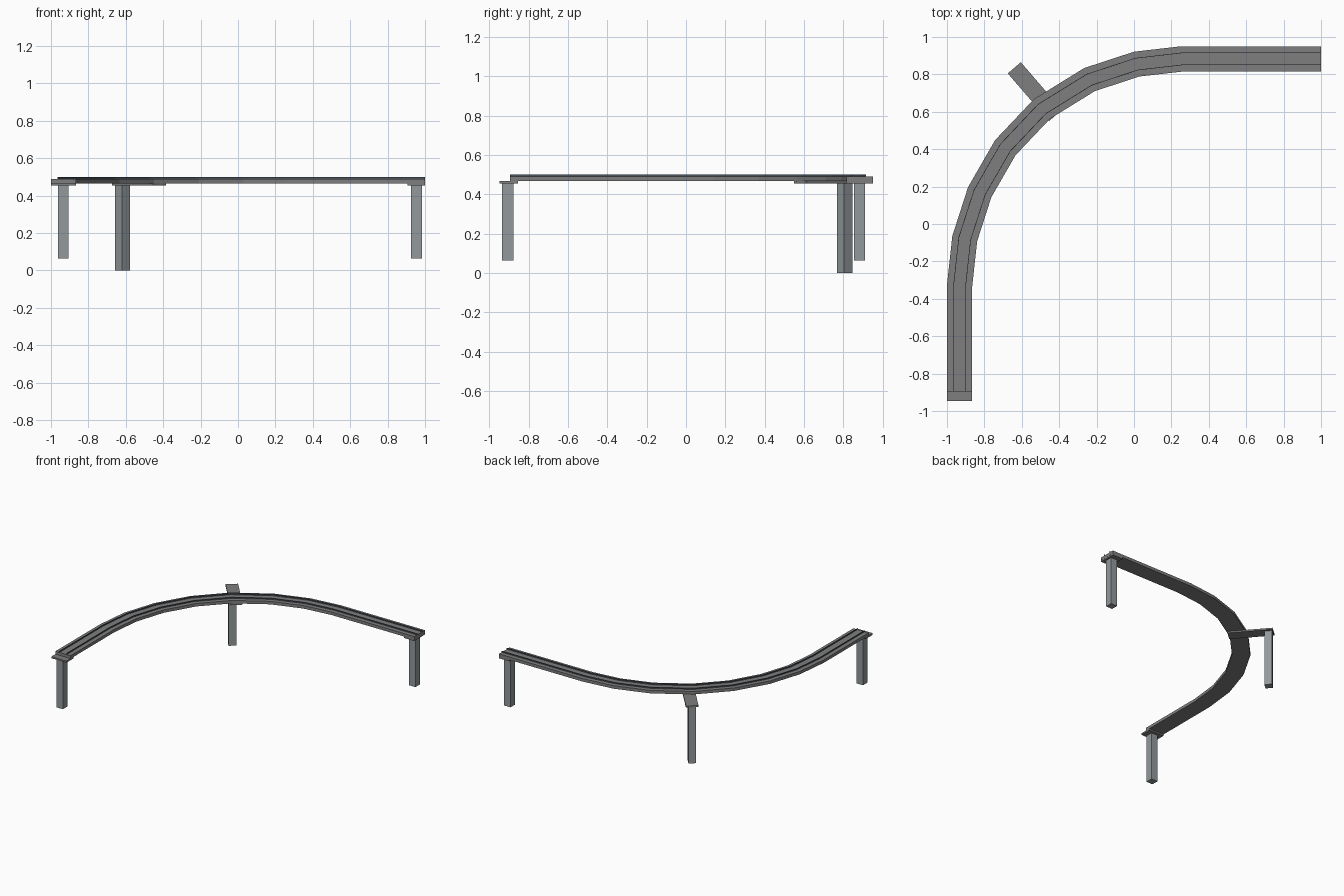
import bpy, bmesh, math
from mathutils import Vector, Matrix

if "Cube" in bpy.data.objects:
    bpy.data.objects.remove(bpy.data.objects["Cube"])


def material(name, rgb):
    m = bpy.data.materials.new(name)
    m.diffuse_color = (*rgb, 1)
    m.use_nodes = True
    m.node_tree.nodes["Principled BSDF"].inputs["Base Color"].default_value = m.diffuse_color
    return m


CONCRETE = material("concrete grey", (0.21, 0.21, 0.21))
PILLAR = material("pale pillar grey", (0.29, 0.32, 0.33))
RAIL = material("dark rail", (0.07, 0.09, 0.11))

# Centre line of the curved track, front end to right end
PATH = [Vector(p) for p in [
    (-0.9325, -0.895), (-0.9325, -0.33), (-0.905, -0.078), (-0.825, 0.17),
    (-0.688, 0.408), (-0.492, 0.615), (-0.238, 0.772), (0.015, 0.855),
    (0.255, 0.8825), (1.0, 0.8825)]]


def finish(name, bm, mat):
    bmesh.ops.recalc_face_normals(bm, faces=bm.faces)
    me = bpy.data.meshes.new(name)
    bm.to_mesh(me)
    bm.free()
    me.materials.append(mat)
    ob = bpy.data.objects.new(name, me)
    bpy.context.collection.objects.link(ob)
    return ob


def offset_point(i, d):
    """Mitred offset of path point i, d to the left of travel."""
    a = (PATH[i] - PATH[i - 1]).normalized() if i else None
    b = (PATH[i + 1] - PATH[i]).normalized() if i < len(PATH) - 1 else None
    a, b = a or b, b or a
    t = (a + b).normalized()
    n = Vector((-t.y, t.x))
    return PATH[i] + n * d / t.dot(b)


def sweep(name, d0, d1, z0, z1, mat):
    """Rectangular section carried along the track."""
    bm = bmesh.new()
    rings = []
    for i in range(len(PATH)):
        rings.append([bm.verts.new((*offset_point(i, d), z))
                      for d, z in ((d0, z0), (d1, z0), (d1, z1), (d0, z1))])
    for r, s in zip(rings, rings[1:]):
        for k in range(4):
            j = (k + 1) % 4
            bm.faces.new((r[k], r[j], s[j], s[k]))
    bm.faces.new(rings[0])
    bm.faces.new(rings[-1])
    return finish(name, bm, mat)


def box(name, centre, size, z0, z1, mat, turn=0.0):
    bm = bmesh.new()
    m = (Matrix.Translation((*centre, (z0 + z1) / 2)) @ Matrix.Rotation(turn, 4, 'Z')
         @ Matrix.Diagonal((*size, z1 - z0, 1)))
    bmesh.ops.create_cube(bm, size=1, matrix=m)
    return finish(name, bm, mat)


# Deck and its two low rails
sweep("track_deck", -0.0675, 0.0675, 0.466, 0.49, CONCRETE)
for side, d in (("inner", -0.032), ("outer", 0.032)):
    sweep(side + "_rail", d - 0.0015, d + 0.0015, 0.489, 0.5, RAIL)

# End supports: cap plate on a square pillar
box("front_cap", (-0.9325, -0.901), (0.135, 0.092), 0.454, 0.467, CONCRETE)
box("front_pillar", (-0.9335, -0.906), (0.057, 0.057), 0.064, 0.455, PILLAR)
box("right_cap", (0.953, 0.8825), (0.092, 0.135), 0.454, 0.467, CONCRETE)
box("right_pillar", (0.9545, 0.8815), (0.057, 0.057), 0.064, 0.455, PILLAR)

# Middle support: offset pillar with an arm reaching under the curve
p, q = Vector((-0.64, 0.835)), Vector((-0.42, 0.58))
turn = math.atan2(q.y - p.y, q.x - p.x)
box("middle_arm", (p + q) / 2, ((q - p).length, 0.092), 0.454, 0.467, CONCRETE, turn)
box("middle_pillar", (-0.618, 0.807), (0.057, 0.057), 0.0, 0.455, PILLAR, turn)
